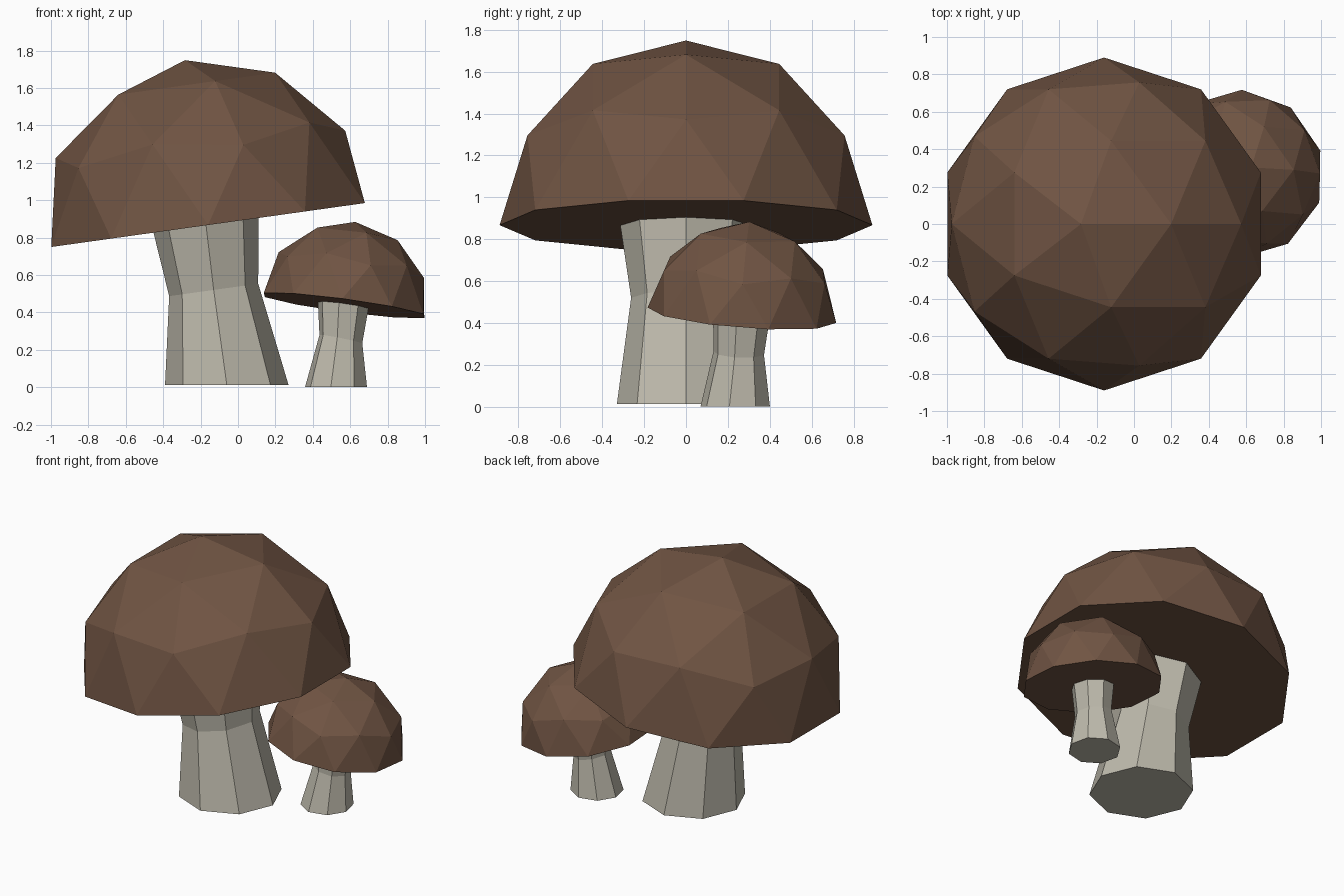
import bpy, bmesh, math
from mathutils import Matrix, Vector

if "Cube" in bpy.data.objects:
    bpy.data.objects.remove(bpy.data.objects["Cube"])


def material(name, rgb):
    m = bpy.data.materials.new(name)
    m.diffuse_color = (*rgb, 1)
    m.use_nodes = True
    m.node_tree.nodes["Principled BSDF"].inputs["Base Color"].default_value = m.diffuse_color
    return m


BROWN = material("cap brown", (0.162, 0.089, 0.056))
CREAM = material("stem cream", (0.515, 0.491, 0.413))


def finish(bm, name, mat):
    bmesh.ops.recalc_face_normals(bm, faces=bm.faces)
    mesh = bpy.data.meshes.new(name)
    bm.to_mesh(mesh)
    bm.free()
    mesh.materials.append(mat)
    ob = bpy.data.objects.new(name, mesh)
    bpy.context.collection.objects.link(ob)


def cap(name, radius, centre, slope, spin=0):
    """Upper half of an icosphere, closed flat below, tilted so its rim has the given x/y slope."""
    bm = bmesh.new()
    bmesh.ops.create_icosphere(bm, subdivisions=2, radius=radius)
    lower = [v for v in bm.verts if v.co.z < -0.01 * radius]
    bmesh.ops.delete(bm, geom=lower, context='VERTS')
    rim = [e for e in bm.edges if e.is_boundary]
    bmesh.ops.contextual_create(bm, geom=rim)
    up = Vector((-slope[0], -slope[1], 1)).normalized()
    tilt = Vector((0, 0, 1)).rotation_difference(up).to_matrix().to_4x4()
    bm.transform(Matrix.Translation(centre) @ tilt @ Matrix.Rotation(math.radians(spin), 4, 'Z'))
    finish(bm, name, BROWN)


def stem(name, rings, spin=0, sides=8):
    """Loft of tilted octagons: (cx, cy, cz, rx, ry, slope_x, slope_y)."""
    bm = bmesh.new()
    loops = []
    for cx, cy, cz, rx, ry, sx, sy in rings:
        loop = []
        for i in range(sides):
            a = math.tau * i / sides + math.radians(spin)
            dx, dy = rx * math.cos(a), ry * math.sin(a)
            loop.append(bm.verts.new((cx + dx, cy + dy, cz + sx * dx + sy * dy)))
        loops.append(loop)
    for lo, hi in zip(loops, loops[1:]):
        for i in range(sides):
            j = (i + 1) % sides
            bm.faces.new((lo[i], lo[j], hi[j], hi[i]))
    bm.faces.new(loops[0])
    bm.faces.new(loops[-1])
    finish(bm, name, CREAM)


# Large mushroom
cap("large_cap", 0.89, (-0.16, 0, 0.867), (0.14, 0))
stem("large_stem", [
    (-0.06, 0, 0.013, 0.33, 0.33, 0, 0),
    (-0.13, 0, 0.52, 0.238, 0.262, 0.14, 0),
    (-0.172, 0, 0.875, 0.282, 0.315, 0.14, 0),
])

# Small mushroom
cap("small_cap", 0.452, (0.567, 0.267, 0.437), (-0.134, -0.079), spin=-1.5)
stem("small_stem", [
    (0.524, 0.235, 0.0, 0.168, 0.168, 0, 0),
    (0.55, 0.252, 0.257, 0.116, 0.122, -0.2, -0.05),
    (0.563, 0.265, 0.446, 0.138, 0.138, -0.134, -0.079),
], spin=-9.5)
